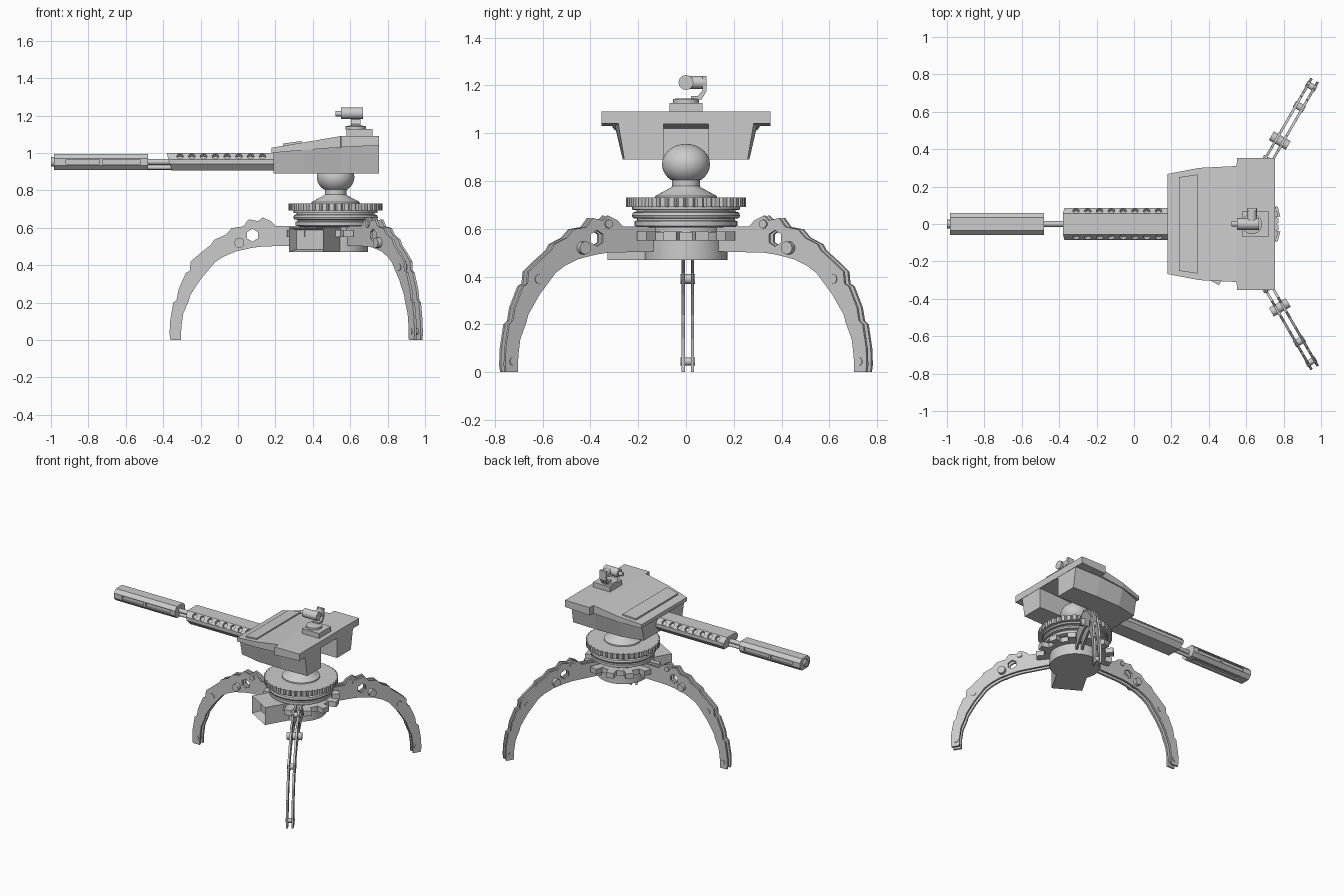
import bpy, bmesh, math
from mathutils import Matrix, Vector

if "Cube" in bpy.data.objects:
    bpy.data.objects.remove(bpy.data.objects["Cube"])

HUB = 0.522  # x of the vertical axis of the mount


def finish(name, bm, smooth=False):
    bmesh.ops.recalc_face_normals(bm, faces=bm.faces)
    me = bpy.data.meshes.new(name)
    bm.to_mesh(me)
    bm.free()
    ob = bpy.data.objects.new(name, me)
    bpy.context.collection.objects.link(ob)
    if smooth:
        bpy.ops.object.select_all(action='DESELECT')
        ob.select_set(True)
        bpy.context.view_layer.objects.active = ob
        bpy.ops.object.shade_smooth_by_angle(angle=math.radians(35))
    return ob


def add_loft(bm, rings):
    vs = [[bm.verts.new(p) for p in r] for r in rings]
    n = len(vs[0])
    for a, b in zip(vs, vs[1:]):
        for i in range(n):
            bm.faces.new((a[i], a[(i + 1) % n], b[(i + 1) % n], b[i]))
    bm.faces.new(vs[0][::-1])
    bm.faces.new(vs[-1])


def loft(name, rings, smooth=False):
    bm = bmesh.new()
    add_loft(bm, rings)
    return finish(name, bm, smooth)


def lathe(name, profile, x=HUB, y=0, n=48):
    return loft(name, [[(x + r * math.cos(math.tau * i / n), y + r * math.sin(math.tau * i / n), z)
                        for i in range(n)] for r, z in profile], True)


def add_box(bm, lo, hi, m=Matrix()):
    c = [(a + b) / 2 for a, b in zip(lo, hi)]
    s = [b - a for a, b in zip(lo, hi)]
    bmesh.ops.create_cube(bm, size=1, matrix=m @ Matrix.Translation(c) @ Matrix.Diagonal((*s, 1)))


def add_rod(bm, a, b, r, n=16):
    a, b = Vector(a), Vector(b)
    q = (b - a).to_track_quat('Z', 'Y').to_matrix().to_4x4()
    bmesh.ops.create_cone(bm, cap_ends=True, segments=n, radius1=r, radius2=r, depth=(b - a).length,
                          matrix=Matrix.Translation((a + b) / 2) @ q)


def rod(name, a, b, r, n=16):
    bm = bmesh.new()
    add_rod(bm, a, b, r, n)
    return finish(name, bm, True)


def cut(ob, bm):
    cutter = finish("cutter", bm)
    cutter.hide_render = True
    mod = ob.modifiers.new("cut", 'BOOLEAN')
    mod.operation, mod.solver, mod.object = 'DIFFERENCE', 'EXACT', cutter
    dg = bpy.context.evaluated_depsgraph_get()
    me = bpy.data.meshes.new_from_object(ob.evaluated_get(dg))
    ob.modifiers.clear()
    ob.data = me
    bpy.data.objects.remove(cutter)


# Legs: pairs of parallel stepped plates joined by pins
outline = [(.15, .61), (.32, .61), (.345, .635), (.39, .655), (.415, .635), (.465, .645), (.495, .607),
           (.555, .598), (.59, .562), (.65, .535), (.665, .51), (.725, .463), (.775, .42), (.78, .37),
           (.80, .36), (.84, .27), (.85, .215), (.868, .20), (.885, .10), (.888, .03), (.883, 0),
           (.827, 0), (.825, .07), (.815, .14), (.785, .21), (.777, .24), (.723, .323), (.645, .415),
           (.60, .445), (.535, .473), (.45, .492), (.39, .50), (.15, .505)]
pins = [(.515, .52, .027, .052), (.725, .39, .02, .03), (.85, .045, .017, .03), (.39, .62, .018, .034)]
plates = []
for s in (-1, 1):
    p = loft("leg_plate", [[(u, s * .019 + d, z) for u, z in outline] for d in (-.007, .007)])
    bm = bmesh.new()
    add_rod(bm, (.445, -.1, .56), (.445, .1, .56), .034, 6)
    cut(p, bm)
    plates.append(p)
bm = bmesh.new()
for u, z, r, w in pins:
    add_rod(bm, (u, -w, z), (u, w, z), r, 14)
plates.append(finish("leg_pins", bm, True))
for k, a in enumerate((60, 180, 300)):
    m = Matrix.Translation((HUB, 0, 0)) @ Matrix.Rotation(math.radians(a), 4, 'Z')
    if a == 180:
        m = Matrix.Translation((0, .008, 0)) @ m
    for p in plates:
        o = p if k == 2 else p.copy()
        if k < 2:
            bpy.context.collection.objects.link(o)
        o.matrix_world = m

# Hub: lower drum, lugged ring and stacked bearing rings
lathe("hub_drum", [(.173, .47), (.173, .55), (.21, .55), (.21, .587), (.165, .587), (.165, .615)])
bm = bmesh.new()
for k in range(12):
    add_box(bm, (.18, -.028, .55), (.262, .028, .588),
            Matrix.Translation((HUB, 0, 0)) @ Matrix.Rotation(math.radians(15 + 30 * k), 4, 'Z'))
finish("hub_lugs", bm)
lathe("bearing_rings", [(.19, .605), (.215, .612), (.215, .632), (.205, .635), (.205, .642), (.222, .645),
                        (.226, .655), (.222, .668), (.208, .672), (.208, .678), (.225, .68), (.225, .695)])

# Toothed turntable
teeth = []
for i in range(40):
    for f, r in ((0, .24), (.2, .252), (.75, .252), (.95, .24)):
        a = math.tau * (i + f) / 40
        teeth.append((HUB + r * math.cos(a), r * math.sin(a)))
loft("turntable", [[(x, y, z) for x, y in teeth] for z in (.692, .73)])

# Ball pivot on a cone
ball = [(.1 * math.cos(t), .87 + .085 * math.sin(t)) for t in [math.radians(d) for d in range(-50, 86, 9)]]
lathe("ball_pivot", [(.13, .728), (.128, .738), (.062, .773), (.058, .778), (.058, .806)] + ball)

# Battery box with an open recess, angled away from one leg
bm = bmesh.new()
add_box(bm, (.05, -.105, .47), (.318, .105, .6))
bm.normal_update()
front = max(bm.faces, key=lambda f: f.calc_center_median().x)
bmesh.ops.inset_region(bm, faces=[front], thickness=.018)
bmesh.ops.translate(bm, verts=front.verts, vec=(-.06, 0, 0))
box = finish("battery_box", bm)
box.matrix_world = Matrix.Translation((HUB, 0, 0)) @ Matrix.Rotation(math.radians(240), 4, 'Z')

# Receiver body, with a slot for the ball pivot
body = loft("receiver_body", [[(x, -b, .89), (x, b, .89), (x, t, zt), (x, -t, zt)] for x, b, t, zt in
            ((.19, .225, .25, 1.005), (.35, .26, .295, 1.02), (.55, .265, .30, 1.04), (.753, .258, .285, 1.05))])
bm = bmesh.new()
add_box(bm, (.40, -.095, .8), (.9, .095, 1.038))
cut(body, bm)

# Sloping cover plate, wider at the rear
loft("cover_plate", [[(x, -w, lo), (x, w, lo), (x, w, hi), (x, -w, hi)] for x, w, lo, hi in
     ((.18, .268, 1.0, 1.028), (.35, .3, 1.015, 1.056), (.549, .31, 1.03, 1.09),
      (.55, .353, 1.03, 1.09), (.755, .353, 1.04, 1.09))])
loft("cover_panel", [[(x, -w, z - .03), (x, w, z - .03), (x, w, z), (x, -w, z)]
     for x, w, z in ((.24, .25, 1.05), (.34, .265, 1.064))])


def octagon(x, w, wf, z0, z1, c):
    return [(x, -wf, z0), (x, wf, z0), (x, w, z0 + c), (x, w, z1 - c),
            (x, wf, z1), (x, -wf, z1), (x, -w, z1 - c), (x, -w, z0 + c)]


# Vented barrel shroud
ring = octagon(0, .085, .055, .905, 1.0, .035)
shroud = loft("barrel_shroud", [[(-.38 + .3 * max(0, .99 - z), y, z) for _, y, z in ring],
                                [(.2, y, z) for _, y, z in ring]])
bm = bmesh.new()
for i in range(8):
    x = -.31 + i * .063
    for s in (-1, 1):
        add_rod(bm, (x, s * .057, .969), (x, s * .09, 1.001), .018, 12)
cut(shroud, bm)

# Barrel rods and slotted suppressor
rod("barrel", (-.5, 0, .952), (-.33, 0, .952), .016)
rod("gas_tube", (-.5, 0, .922), (-.33, 0, .922), .012)
can = loft("suppressor", [octagon(x, .06, .036, .908, .995, .025) for x in (-.985, -.48)])
bm = bmesh.new()
for s in (-1, 1):
    for a, b in ((-.92, -.74), (-.725, -.52)):
        add_box(bm, (a, s * .06 - .012, .937), (b, s * .06 + .012, .966))
add_box(bm, (-.92, -.018, .9), (-.52, .018, .918))
cut(can, bm)
rod("muzzle", (-1.0, 0, .952), (-.95, 0, .952), .025)

# Sensor camera: base, post, bracket and tube
bm = bmesh.new()
add_box(bm, (.58, -.07, 1.085), (.72, .07, 1.127))
finish("sensor_base", bm)
lathe("sensor_disc", [(.055, 1.125), (.055, 1.142), (.035, 1.146)], .63, 0, 24)
bracket = [(.02, 1.14), (.065, 1.14), (.085, 1.175), (.085, 1.24), (.07, 1.24), (.07, 1.18), (.05, 1.155), (.02, 1.155)]
loft("sensor_bracket", [[(x, y, z) for y, z in bracket] for x in (.603, .655)])
rod("sensor_tube", (.55, 0, 1.212), (.668, 0, 1.212), .031, 20)
rod("sensor_lens", (.522, 0, 1.21), (.56, 0, 1.21), .014)
rod("sensor_cross_tube", (.63, 0, 1.212), (.63, .083, 1.212), .027, 20)
